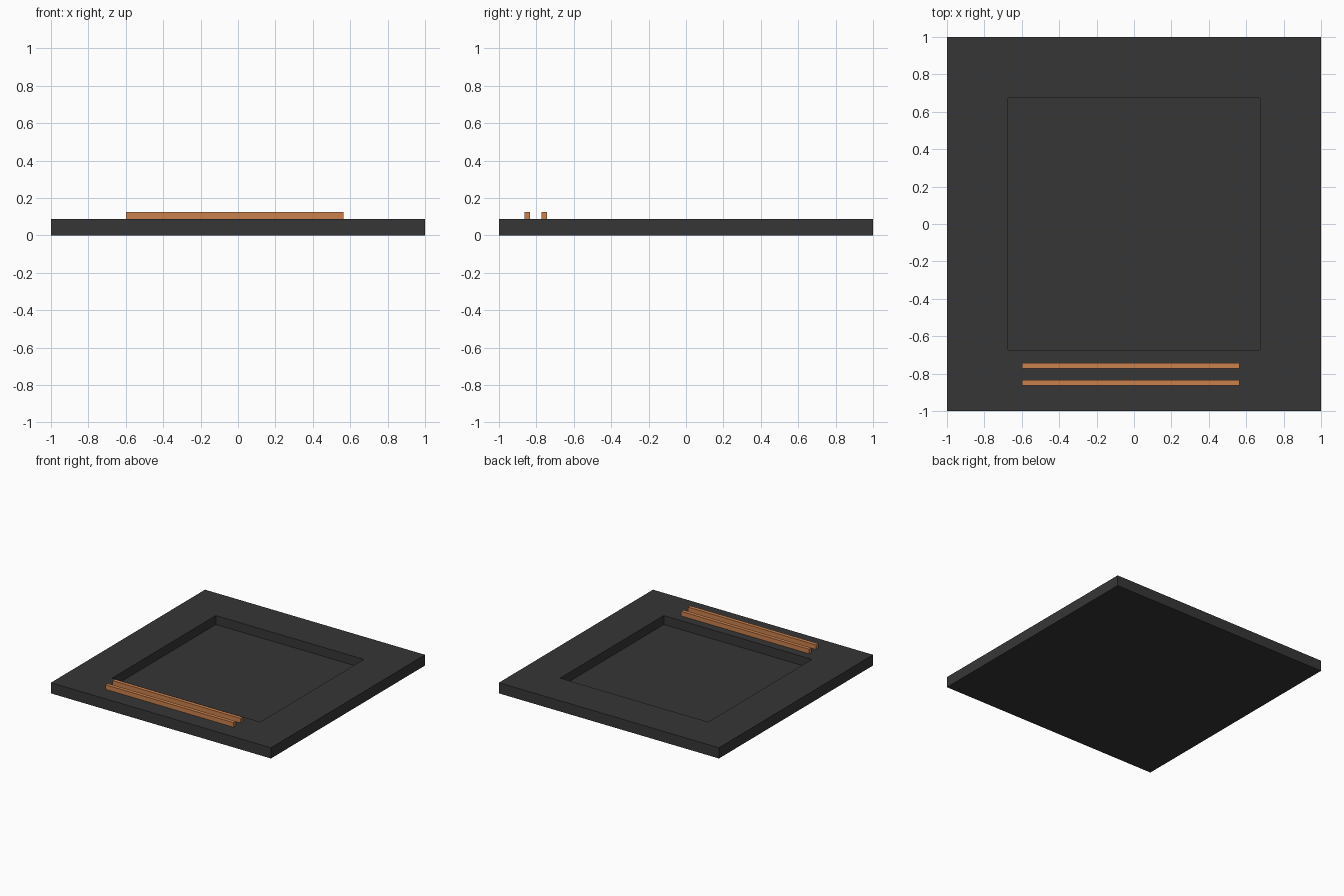
import bpy, bmesh
from mathutils import Vector

if "Cube" in bpy.data.objects:
    bpy.data.objects.remove(bpy.data.objects["Cube"])

TOP, FLOOR, PIT = 0.088, 0.014, 0.538


def material(name, rgb):
    m = bpy.data.materials.new(name)
    m.diffuse_color = (*rgb, 1)
    m.use_nodes = True
    m.node_tree.nodes["Principled BSDF"].inputs["Base Color"].default_value = m.diffuse_color
    return m


def box(name, lo, hi, mat):
    bm = bmesh.new()
    bmesh.ops.create_cube(bm, size=1)
    lo, hi = Vector(lo), Vector(hi)
    for v in bm.verts:
        v.co = (lo + hi) / 2 + v.co * (hi - lo)
    me = bpy.data.meshes.new(name)
    bm.to_mesh(me)
    bm.free()
    me.materials.append(mat)
    ob = bpy.data.objects.new(name, me)
    bpy.context.collection.objects.link(ob)
    return ob


dark = material("dark_plate", (0.037, 0.037, 0.037))
copper = material("copper", (0.6, 0.22, 0.075))

# Square plate: inset the top face and sink it to form the recess
plate = box("base_plate", (-1, -1, 0), (1, 1, TOP), dark)
bm = bmesh.new()
bm.from_mesh(plate.data)
top = max(bm.faces, key=lambda f: f.calc_center_median().z)
bmesh.ops.inset_region(bm, faces=[top], thickness=1 - PIT)
floor = bmesh.ops.extrude_discrete_faces(bm, faces=[top])["faces"][0]
for v in floor.verts:
    v.co.z = FLOOR
bmesh.ops.recalc_face_normals(bm, faces=bm.faces)
bm.to_mesh(plate.data)
bm.free()

# Two parallel copper rails near the front edge
for name, y in (("front_rail", -0.848), ("rear_rail", -0.757)):
    box(name, (-0.6, y - 0.015, TOP), (0.563, y + 0.015, 0.125), copper)
